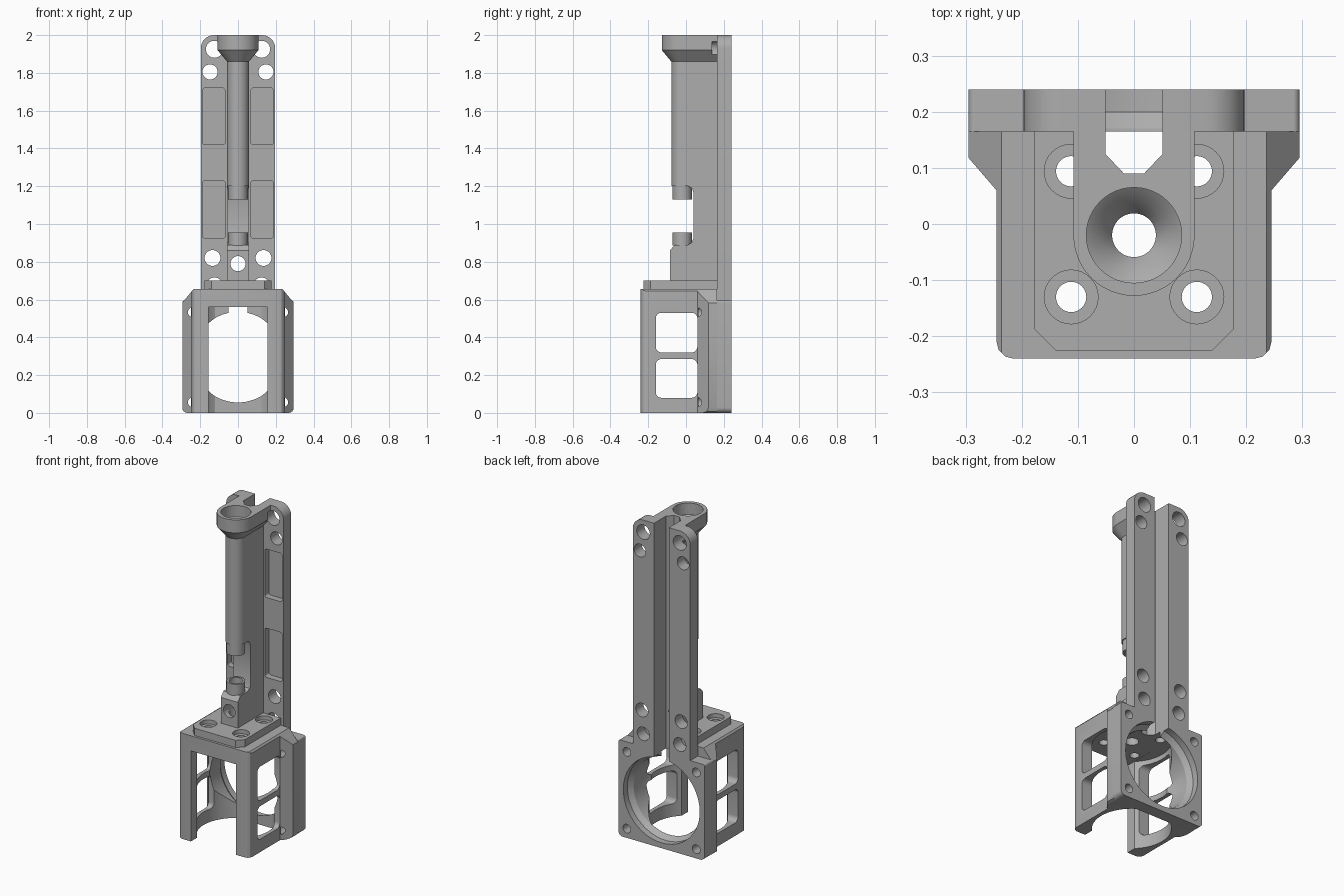
import bpy, bmesh, math

cube = bpy.data.objects.get("Cube")
if cube:
    bpy.data.objects.remove(cube)

grey = bpy.data.materials.new("plain_grey")
grey.use_nodes = True
GREY = (0.42, 0.42, 0.42, 1)
grey.diffuse_color = GREY
grey.node_tree.nodes["Principled BSDF"].inputs["Base Color"].default_value = GREY

BORE_Y = -0.02
FAN_Z = 0.295


def loft(name, sections, axis="z"):
    """Skin a list of (outline, position) along an axis and cap both ends."""
    place = {"x": lambda p, d: (d, p[0], p[1]),
             "y": lambda p, d: (p[0], d, p[1]),
             "z": lambda p, d: (p[0], p[1], d)}[axis]
    bm = bmesh.new()
    rings = [[bm.verts.new(place(p, d)) for p in pts] for pts, d in sections]
    bm.faces.new(rings[0])
    bm.faces.new(rings[-1])
    n = len(rings[0])
    for low, high in zip(rings, rings[1:]):
        for i in range(n):
            j = (i + 1) % n
            bm.faces.new((low[i], low[j], high[j], high[i]))
    bmesh.ops.recalc_face_normals(bm, faces=bm.faces)
    mesh = bpy.data.meshes.new(name)
    bm.to_mesh(mesh)
    bm.free()
    mesh.materials.append(grey)
    ob = bpy.data.objects.new(name, mesh)
    bpy.context.collection.objects.link(ob)
    return ob


def prism(name, pts, a, b, axis="z"):
    return loft(name, [(pts, a), (pts, b)], axis)


def circle(u, v, r, n=48):
    return [(u + r * math.cos(2 * math.pi * i / n),
             v + r * math.sin(2 * math.pi * i / n)) for i in range(n)]


def rect(u0, u1, v0, v1, radii=(0, 0, 0, 0)):
    """Rectangle with a radius per corner, anticlockwise from low-low."""
    pts = []
    corners = ((u0, v0, 1, 1), (u1, v0, -1, 1), (u1, v1, -1, -1), (u0, v1, 1, -1))
    for k, ((u, v, su, sv), r) in enumerate(zip(corners, radii)):
        if not r:
            pts.append((u, v))
            continue
        for i in range(9):
            a = math.pi + k * math.pi / 2 + i * math.pi / 16
            pts.append((u + su * r + r * math.cos(a), v + sv * r + r * math.sin(a)))
    return pts


def u_shape(r, back):
    """Round front around the bore, straight sides running to the back."""
    arc = [(r * math.cos(math.pi + math.pi * i / 24),
            BORE_Y + r * math.sin(math.pi + math.pi * i / 24)) for i in range(25)]
    return arc + [(r, back), (-r, back)]


def mirrored(half):
    return half + [(-x, y) for x, y in reversed(half)]


def boolean(ob, cutters, op="DIFFERENCE"):
    bpy.context.view_layer.objects.active = ob
    for c in cutters:
        mod = ob.modifiers.new("cut", "BOOLEAN")
        mod.operation = op
        mod.solver = "EXACT"
        mod.object = c
        bpy.ops.object.modifier_apply(modifier=mod.name)


# Shared cutters: wiring slot behind the column, and the central bore
slot = prism("slot_cutter", mirrored([(0.051, 0.3), (0.051, 0.125), (0.018, 0.09)]), 0.4, 2.1)
bore = prism("bore_cutter", circle(0, BORE_Y, 0.039), 0.3, 2.1)
cutters = [slot, bore]

# Housing cutters: round cavity, open front, fan opening
cavity = prism("cavity_cutter", circle(0, BORE_Y, 0.222, 72), -0.1, 0.56)
front = prism("front_cutter", rect(-0.155, 0.155, -0.3, -0.05), -0.1, 0.561)
fan = loft("fan_cutter", [(circle(0, FAN_Z, r, 72), y) for y, r in
           ((0.3, 0.262), (0.2, 0.262), (0.17, 0.24), (0.06, 0.232), (0, 0.2))], "y")
windows = [prism("window_cutter", rect(-0.16, 0.06, a, b, (0.03,) * 4), -0.4, 0.4, "x")
           for a, b in ((0.08, 0.285), (0.32, 0.53))]
fan_screws = [prism("fan_screw_cutter", circle(x, z, 0.027, 24), 0.065, 0.3, "y")
              for x in (-0.238, 0.238) for z in (0.057, 0.533)]

# Screw holes through the top of the housing
screws = []
for x in (-0.112, 0.112):
    for y in (-0.13, 0.094):
        hole, head = circle(x, y, 0.027, 32), circle(x, y, 0.048, 32)
        screws.append(loft("top_screw_cutter", [(hole, 0.5), (hole, 0.675),
                                                (head, 0.6751), (head, 0.74)]))

# Holes through the back plate, and front pockets
back_holes, pockets = [], []
for s in (-1, 1):
    for x, z, r, y in ((0.125, 1.925, 0.045, 0.138), (0.148, 1.805, 0.04, 0.12),
                       (0.135, 0.82, 0.042, 0.12), (0.125, 0.675, 0.042, 0.16)):
        back_holes.append(prism("back_hole_cutter", circle(s * x, z, r, 32), y, 0.3, "y"))
    for a, b in ((0.925, 1.23), (1.42, 1.72)):
        u = sorted((s * 0.068, s * 0.188))
        pockets.append(prism("pocket_cutter", rect(*u, a, b, (0.015,) * 4), 0.1, 0.205, "y"))
cutters += [cavity, front, fan] + windows + fan_screws + screws + back_holes + pockets

# Housing: plan outline trimmed by a front outline with chamfered shoulders
housing = prism("housing", mirrored(
    [(0.215, -0.24), (0.230, -0.236), (0.241, -0.225), (0.245, -0.21),
     (0.245, 0.06), (0.295, 0.118), (0.295, 0.1651)]), -0.05, 0.7)
shoulders = prism("shoulder_cutter", mirrored(
    [(0.27, 0), (0.288, 0.008), (0.295, 0.025), (0.295, 0.583), (0.236, 0.655)]), -0.3, 0.3, "y")
boolean(housing, [shoulders], "INTERSECT")
boolean(housing, [cavity, front, fan, slot, bore] + windows + fan_screws + screws)
cutters.append(shoulders)

# Fan frame slab at the back
fan_frame = prism("fan_frame", rect(-0.295, 0.295, 0, 0.595, (0.028, 0.028, 0.012, 0.012)),
                  0.165, 0.24, "y")
boolean(fan_frame, [fan, slot] + fan_screws)

# Raised plate on top of the housing
raised_plate = prism("raised_plate", mirrored(
    [(0.14, -0.225), (0.178, -0.187), (0.178, 0.166)]), 0.654, 0.70)
boolean(raised_plate, [slot, bore] + screws)

# Tall back plate
back_plate = prism("back_plate", rect(-0.197, 0.197, 0.595, 2, (0, 0, 0.07, 0.07)),
                   0.165, 0.24, "y")
boolean(back_plate, [slot] + back_holes + pockets)

# Upper column
column = prism("column", u_shape(0.058, 0.166), 1.2, 1.87)
boolean(column, [slot, bore])

# Lower web with its foot block and relieved middle
web = prism("lower_web", [(0.166, 0.69), (-0.085, 0.69), (-0.085, 0.86), (-0.06, 0.89),
                          (0.01, 0.89), (0.031, 0.902), (0.04, 0.925), (0.04, 1.165),
                          (0.031, 1.19), (0.01, 1.201), (0.166, 1.201)], -0.058, 0.058, "x")
cross_hole = prism("cross_hole_cutter", circle(0, 0.79, 0.04, 32), -0.2, 0.12, "y")
boolean(web, [slot, bore, cross_hole])
cutters.append(cross_hole)

# Short guide rings facing each other across the gap
rings = []
for name, a, b in (("lower_ring", 0.885, 0.955), ("upper_ring", 1.13, 1.205)):
    ring = prism(name, circle(0, BORE_Y, 0.052), a, b)
    boolean(ring, [bore])
    rings.append(ring)

# Flared collar with a funnel seat
collar = loft("collar", [(u_shape(0.058, 0.166), 1.86), (u_shape(0.108, 0.166), 1.92),
                         (u_shape(0.108, 0.166), 2)])
funnel = loft("funnel_cutter", [(circle(0, BORE_Y, r), z) for r, z in
              ((0.036, 1.87), (0.06, 1.91), (0.085, 1.93), (0.085, 2.1))])
boolean(collar, [slot, bore, funnel] + back_holes)
cutters.append(funnel)

# Remove helpers and smooth the round faces
for c in cutters:
    bpy.data.objects.remove(c)
bpy.ops.object.select_all(action="DESELECT")
for ob in [housing, fan_frame, raised_plate, back_plate, column, web, collar] + rings:
    ob.select_set(True)
    bpy.context.view_layer.objects.active = ob
bpy.ops.object.shade_smooth_by_angle(angle=math.radians(30))
